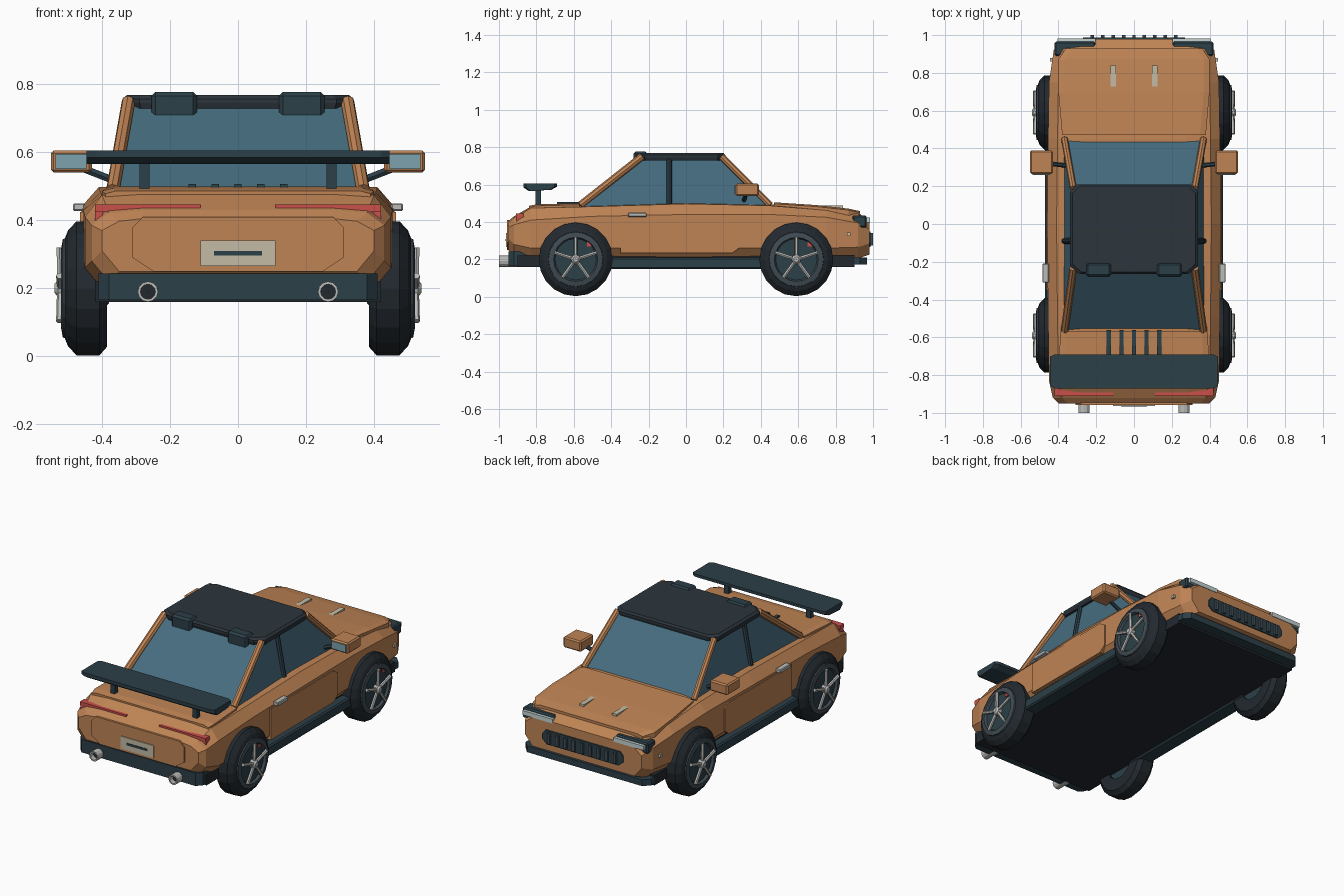
import bpy, bmesh
from math import sin, cos, pi
from mathutils import Vector

if "Cube" in bpy.data.objects:
    bpy.data.objects.remove(bpy.data.objects["Cube"])


def material(name, r, g, b):
    m = bpy.data.materials.new(name)
    m.diffuse_color = (r, g, b, 1)
    m.use_nodes = True
    m.node_tree.nodes["Principled BSDF"].inputs["Base Color"].default_value = m.diffuse_color
    return m


ORANGE = material("orange_paint", 0.52, 0.23, 0.09)
DARK = material("dark_trim", 0.025, 0.05, 0.065)
ROOF = material("roof_black", 0.025, 0.035, 0.045)
RUBBER = material("rubber", 0.016, 0.022, 0.028)
RIM = material("rim_grey", 0.05, 0.07, 0.085)
GLASS = material("glass", 0.06, 0.15, 0.21)
MIRROR = material("mirror_glass", 0.2, 0.36, 0.42)
METAL = material("metal", 0.5, 0.5, 0.48)
CREAM = material("cream", 0.55, 0.5, 0.38)
RED = material("red_light", 0.6, 0.08, 0.07)
LENS = material("headlight_lens", 0.55, 0.65, 0.65)


def finish(name, bm, mat, mirror=False, bevel=0):
    bmesh.ops.recalc_face_normals(bm, faces=bm.faces)
    me = bpy.data.meshes.new(name)
    bm.to_mesh(me)
    bm.free()
    ob = bpy.data.objects.new(name, me)
    bpy.context.collection.objects.link(ob)
    me.materials.append(mat)
    if bevel:
        mod = ob.modifiers.new("bevel", 'BEVEL')
        mod.width = bevel
        mod.segments = 1
    if mirror:
        ob.modifiers.new("mirror", 'MIRROR').use_mirror_merge = False
    return ob


def loft(name, rings, mat, mirror=False, bevel=0, closed=False):
    bm = bmesh.new()
    vs = [[bm.verts.new(p) for p in ring] for ring in rings]
    n = len(rings[0])
    pairs = list(zip(vs, vs[1:])) + ([(vs[-1], vs[0])] if closed else [])
    for a, b in pairs:
        for i in range(n):
            j = (i + 1) % n
            bm.faces.new((a[i], a[j], b[j], b[i]))
    if not closed:
        bm.faces.new(vs[0])
        bm.faces.new(vs[-1])
    return finish(name, bm, mat, mirror, bevel)


def box(name, x, y, z, mat, mirror=False, bevel=0):
    rings = [[(x[0], b, z[0]), (x[1], b, z[0]), (x[1], b, z[1]), (x[0], b, z[1])] for b in y]
    return loft(name, rings, mat, mirror, bevel)


def prism(name, pts, axis, a, b, mat, mirror=False):
    def place(p, d):
        q = list(p)
        q.insert(axis, d)
        return q
    return loft(name, [[place(p, d) for p in pts] for d in (a, b)], mat, mirror)


def beam(name, p, q, r, mat, mirror=False, sides=8):
    p, q = Vector(p), Vector(q)
    rot = (q - p).to_track_quat('Z', 'Y')
    ring = [rot @ Vector((r * cos(2 * pi * i / sides), r * sin(2 * pi * i / sides), 0)) for i in range(sides)]
    return loft(name, [[p + v for v in ring], [q + v for v in ring]], mat, mirror)


def lathe(name, prof, y, z, mat, sides=20):
    # revolve an (x, radius) profile around a wheel axle
    rings = [[(x, y + r * cos(2 * pi * i / sides), z + r * sin(2 * pi * i / sides)) for x, r in prof]
             for i in range(sides)]
    return loft(name, rings, mat, True, closed=True)


def sym(half):
    return half + [(-x, z) for x, z in reversed(half)]


# body shell: y, half width, bottom, shoulder, top
sections = [(-.95, .40, .25, .37, .405), (-.92, .43, .22, .385, .43), (-.83, .45, .20, .41, .482),
            (-.5, .455, .20, .43, .49), (0, .46, .20, .44, .505), (.45, .455, .20, .44, .495),
            (.75, .45, .20, .425, .47), (.92, .425, .205, .395, .45), (.98, .39, .225, .36, .405)]
loft("body", [[(x, y, z) for x, z in sym([(w - .05, b), (w, b + .06), (w, s), (w - .05, t - .008), (.28, t)])]
              for y, w, b, s, t in sections], ORANGE)

# raised hood and trunk lid
for name, secs in (("hood", [(.47, .38, .497), (.7, .40, .482), (.87, .40, .463), (.93, .36, .45)]),
                   ("trunk_lid", [(-.84, .39, .478), (-.8, .40, .486), (-.57, .39, .492)])):
    loft(name, [[(x, y, z + d) for x, d in sym([(w, -.03), (w, 0), (w - .03, .008)])] for y, w, z in secs], ORANGE)
box("hood_stripe", (.095, .125), (.64, .84), (.465, .487), CREAM, True)
for i in range(5):
    x = (i - 2) * .067
    box("trunk_vent", (x - .011, x + .011), (-.69, -.56), (.48, .506), DARK)

# tail panel, plate and lights
prism("tail_panel", sym([(.25, .25), (.31, .29), (.31, .38), (.28, .41)]), 1, -.957, -.93, ORANGE)
box("plate", (-.11, .11), (-.963, -.94), (.265, .34), CREAM)
box("plate_bar", (-.07, .07), (-.966, -.95), (.297, .31), DARK)
box("tail_light", (.11, .42), (-.91, -.87), (.424, .446), RED, True)
box("tail_light_drop", (.397, .42), (-.905, -.86), (.39, .43), RED, True)

# lower trim
box("underbody", (-.42, .42), (-.9, .9), (.16, .22), RUBBER)
box("sill", (.38, .472), (-.5, .5), (.148, .21), DARK, True, .008)
prism("rear_bumper", sym([(.38, -.95), (.41, -.92), (.41, -.85)]), 2, .165, .243, DARK)
prism("front_splitter", sym([(.42, .86), (.42, .93), (.385, .968)]), 2, .172, .21, DARK)

# exhaust pipes, open at the end
for r0, r1, y0, y1, mat, name in ((.03, .022, -1, -.9, METAL, "exhaust"), (.022, .001, -.97, -.92, RUBBER, "exhaust_core")):
    loft(name, [[(.265 + r * cos(a * pi / 6), y, .19 + r * sin(a * pi / 6)) for r, y in
                 ((r0, y0), (r0, y1), (r1, y1), (r1, y0))] for a in range(12)], mat, True, closed=True)

# nose: grille and headlights
prism("grille", sym([(.24, .265), (.27, .29), (.27, .325), (.25, .35)]), 1, .95, .987, DARK)
for i in range(9):
    x = (i - 4) * .055
    box("grille_slat", (x - .009, x + .009), (.97, 1.0), (.275, .34), RIM)
box("headlight_housing", (.205, .42), (.89, .965), (.37, .435), DARK, True, .008)
box("headlight_lens", (.205, .405), (.95, .983), (.398, .424), LENS, True)
box("side_marker", (.42, .445), (.86, .88), (.326, .344), CREAM, True)

# doors and handles
prism("door", [(-.35, .235), (.25, .235), (.29, .265), (.29, .4), (.25, .425), (-.35, .425)], 0, .44, .464, ORANGE, True)
box("door_handle", (.45, .485), (-.31, -.21), (.427, .45), METAL, True, .004)

# greenhouse
loft("cabin_glass", [[(-w, a, z), (w, a, z), (w, b, z), (-w, b, z)] for w, a, b, z in
                     ((.372, -.565, .45, .48), (.315, -.235, .195, .745))], GLASS)
beam("rear_pillar", (.368, -.565, .49), (.322, -.235, .75), .02, ORANGE, True)
beam("front_pillar", (.368, .45, .49), (.322, .19, .75), .018, ORANGE, True)
beam("door_pillar", (.37, -.09, .49), (.32, -.09, .75), .015, DARK, True)
outline = [(.34, -.22), (.34, .17), (.3, .21)]
back = [(.29, -.265)]
ring = back + outline
ring = ring + [(-x, y) for x, y in reversed(ring)]
loft("roof", [[(x * s, y * s, z) for x, y in ring] for z, s in ((.728, .98), (.745, 1), (.757, 1), (.768, .96))], ROOF)
box("roof_pod", (.12, .255), (-.28, -.205), (.697, .777), DARK, True, .012)

# rear wing
wing = [(-.87, .585), (-.84, .565), (-.72, .572), (-.69, .588), (-.69, .605), (-.87, .605)]
loft("rear_wing", [[(x, -.78 + (y + .78) * s, z) for y, z in wing] for x, s in
                   ((-.445, .85), (-.42, 1), (.42, 1), (.445, .85))], DARK)
box("wing_support", (.26, .29), (-.805, -.775), (.47, .57), DARK, True)

# door mirrors
box("door_mirror", (.43, .55), (.265, .39), (.54, .605), ORANGE, True, .008)
box("mirror_glass", (.445, .537), (.26, .28), (.55, .595), MIRROR, True)
beam("mirror_arm", (.36, .31, .515), (.45, .32, .55), .012, DARK, True, 6)

# wheels
for y in (-.59, .59):
    lathe("tyre", [(.385, .1), (.385, .172), (.407, .197), (.475, .197), (.5, .17), (.508, .15), (.5, .1)], y, .2, RUBBER)
    lathe("rim", [(.49, .15), (.515, .145), (.52, .118), (.505, .11), (.49, .11)], y, .2, RIM)
    lathe("wheel_disc", [(.4, .12), (.506, .12), (.506, .002), (.4, .002)], y, .2, DARK)
    lathe("hub", [(.49, .025), (.53, .025), (.54, .014), (.54, .001), (.49, .001)], y, .2, METAL, 10)
    for i in range(5):
        a = pi / 2 + i * 2 * pi / 5
        beam("spoke", (.522, y, .2), (.525, y + .12 * cos(a), .2 + .12 * sin(a)), .01, METAL, True, 6)
    box("brake_caliper", (.5, .512), (y + .06, y + .085), (.27, .3), RED, True)
